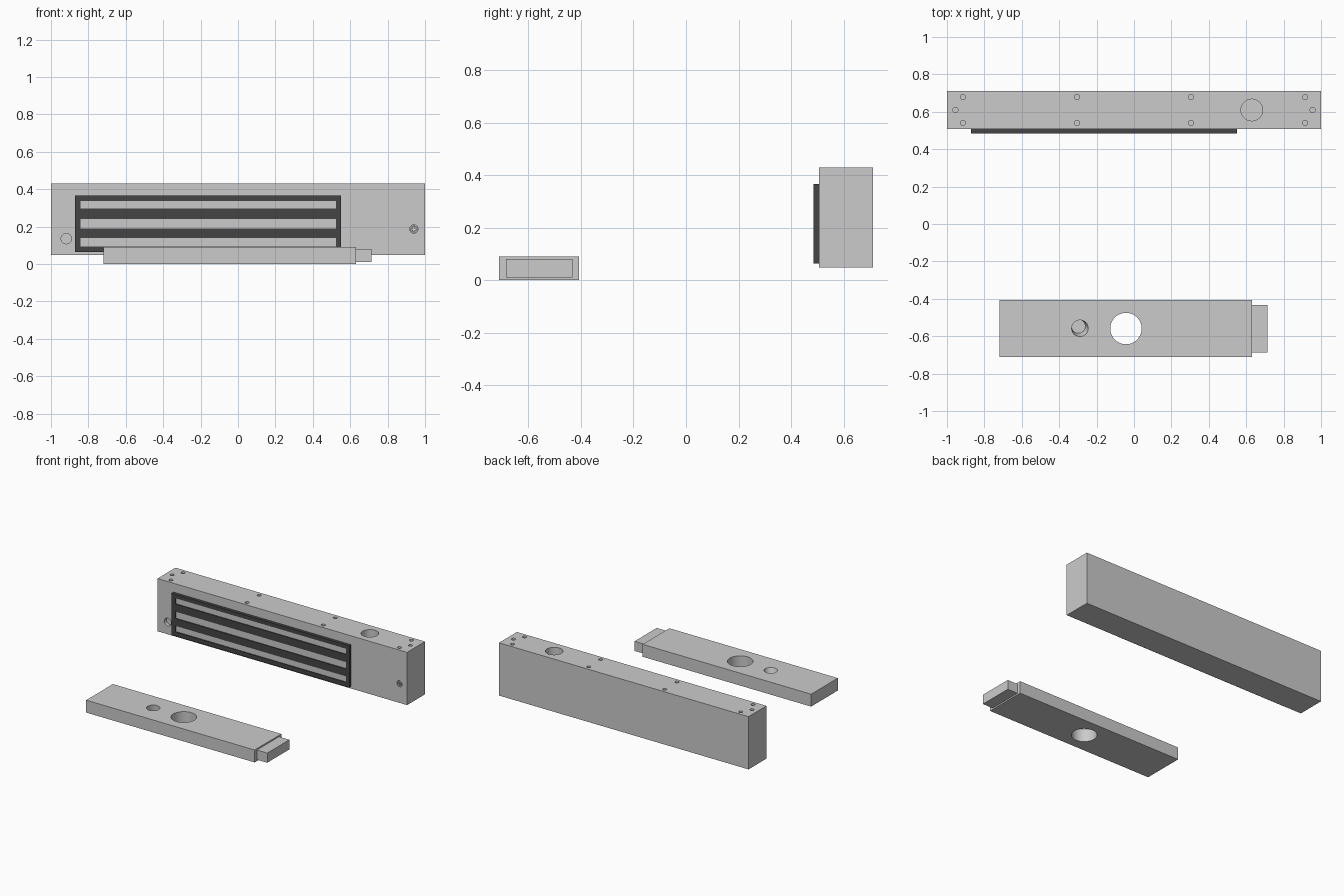
import bpy, bmesh, math
from mathutils import Matrix, Vector

if "Cube" in bpy.data.objects:
    bpy.data.objects.remove(bpy.data.objects["Cube"])


def add_box(bm, lo, hi):
    lo, hi = Vector(lo), Vector(hi)
    m = Matrix.Translation((lo + hi) / 2) @ Matrix.Diagonal((*(hi - lo), 1))
    bmesh.ops.create_cube(bm, size=1, matrix=m)


def add_cyl(bm, centre, r, length, axis='Z', segs=32):
    rot = Matrix.Rotation(math.pi / 2, 4, 'X') if axis == 'Y' else Matrix()
    bmesh.ops.create_cone(bm, cap_ends=True, segments=segs, radius1=r, radius2=r,
                          depth=length, matrix=Matrix.Translation(centre) @ rot)


def make(name, bm, mat=None):
    bmesh.ops.recalc_face_normals(bm, faces=bm.faces)
    me = bpy.data.meshes.new(name)
    bm.to_mesh(me)
    bm.free()
    ob = bpy.data.objects.new(name, me)
    bpy.context.collection.objects.link(ob)
    if mat:
        me.materials.append(mat)
    return ob


def select(ob):
    bpy.ops.object.select_all(action='DESELECT')
    ob.select_set(True)
    bpy.context.view_layer.objects.active = ob


def cut(ob, cutter_bm):
    cutter = make("cutter", cutter_bm)
    cutter.hide_render = True
    mod = ob.modifiers.new("cut", 'BOOLEAN')
    mod.operation, mod.solver, mod.object = 'DIFFERENCE', 'EXACT', cutter
    select(ob)
    bpy.ops.object.modifier_apply(modifier=mod.name)
    bpy.data.objects.remove(cutter)
    bpy.ops.object.shade_smooth_by_angle(angle=math.radians(30))


dark = bpy.data.materials.new("dark_resin")
dark.diffuse_color = (0.06, 0.06, 0.06, 1)
dark.use_nodes = True
dark.node_tree.nodes["Principled BSDF"].inputs["Base Color"].default_value = dark.diffuse_color

# Housing block with blind holes in its top and front
FRONT, BACK, TOP = 0.507, 0.712, 0.43
MID = (FRONT + BACK) / 2
SCREW = (0.94, 0.187)
bm = bmesh.new()
add_box(bm, (-1, FRONT, 0.048), (1, BACK, TOP))
housing = make("housing", bm)

bm = bmesh.new()
for x in (-0.915, -0.305, 0.305, 0.915):
    for dy in (-0.069, 0.069):
        add_cyl(bm, (x, MID + dy, TOP), 0.014, 0.1, segs=20)
for x in (-0.955, 0.955):
    add_cyl(bm, (x, MID, TOP), 0.014, 0.1, segs=20)
add_cyl(bm, (0.63, MID, TOP), 0.058, 0.3)                          # cable entry
add_cyl(bm, (-0.918, FRONT, 0.136), 0.028, 0.05, 'Y')              # front hole
add_cyl(bm, (SCREW[0], FRONT, SCREW[1]), 0.022, 0.03, 'Y')         # screw recess
cut(housing, bm)

# Cross-head screw sitting in its recess
bm = bmesh.new()
add_cyl(bm, (SCREW[0], FRONT + 0.01, SCREW[1]), 0.019, 0.016, 'Y', 24)
screw = make("cover_screw", bm)
for w, h in ((0.013, 0.004), (0.004, 0.013)):
    bm = bmesh.new()
    add_box(bm, (SCREW[0] - w, FRONT - 0.01, SCREW[1] - h),
            (SCREW[0] + w, FRONT + 0.011, SCREW[1] + h))
    cut(screw, bm)

# Dark magnet face with three slots, and the steel core bars inside them
BARS = ((0.094, 0.138), (0.191, 0.241), (0.296, 0.338))
bm = bmesh.new()
add_box(bm, (-0.872, 0.485, 0.064), (0.552, FRONT + 0.002, 0.366))
magnet = make("magnet_face", bm, dark)
bm = bmesh.new()
for z0, z1 in BARS:
    add_box(bm, (-0.842, 0.47, z0), (0.525, 0.52, z1))
cut(magnet, bm)
for i, (z0, z1) in enumerate(BARS):
    bm = bmesh.new()
    add_box(bm, (-0.842, 0.492, z0), (0.525, FRONT + 0.002, z1))
    make(f"core_bar_{i + 1}", bm)

# Armature plate with a through hole and a slanted blind hole
PY = -0.559
bm = bmesh.new()
add_box(bm, (-0.718, -0.712, 0), (0.632, -0.407, 0.09))
plate = make("armature_plate", bm)
bm = bmesh.new()
add_cyl(bm, (-0.043, PY, 0.045), 0.084, 0.2, segs=48)
res = bmesh.ops.create_cone(bm, cap_ends=True, segments=32, radius1=0.037, radius2=0.045,
                            depth=0.06, matrix=Matrix.Translation((-0.288, PY, 0.065)))
for v in res["verts"]:
    if v.co.z < 0.06:
        v.co += Vector((-0.009, 0.012, 0))
cut(plate, bm)

# Narrower end tab of the armature
bm = bmesh.new()
add_box(bm, (0.625, -0.686, 0.01), (0.715, -0.433, 0.08))
make("armature_tab", bm)
